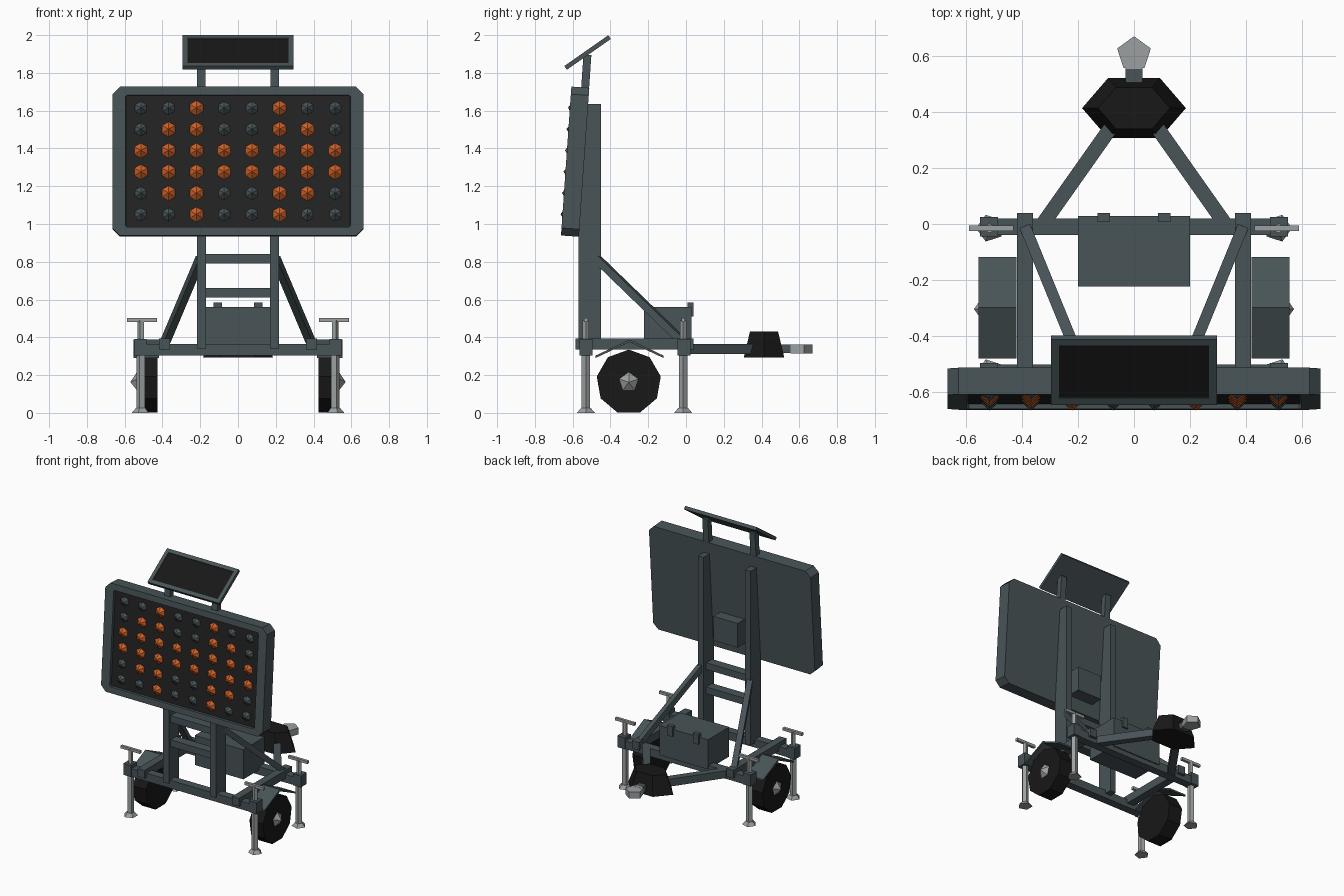
import bpy, bmesh
from math import radians, pi
from mathutils import Matrix, Vector

cube = bpy.data.objects.get("Cube")
if cube:
    bpy.data.objects.remove(cube, do_unlink=True)


def material(name, rgb):
    m = bpy.data.materials.new(name)
    m.use_nodes = True
    colour = (*rgb, 1)
    m.diffuse_color = colour
    m.node_tree.nodes["Principled BSDF"].inputs["Base Color"].default_value = colour
    return m


slate = material("slate paint", (0.065, 0.088, 0.096))
board_black = material("board black", (0.017, 0.017, 0.017))
rubber = material("black rubber", (0.009, 0.009, 0.009))
steel = material("bare steel", (0.33, 0.35, 0.35))
orange = material("lamp orange", (0.60, 0.115, 0.02))


def finish(name, bm, mats, mirror=False):
    """Turn a bmesh in world coordinates into an object, optionally mirrored in x."""
    bmesh.ops.recalc_face_normals(bm, faces=bm.faces[:])
    mesh = bpy.data.meshes.new(name)
    bm.to_mesh(mesh)
    bm.free()
    for m in mats:
        mesh.materials.append(m)
    ob = bpy.data.objects.new(name, mesh)
    bpy.context.collection.objects.link(ob)
    if mirror:
        mod = ob.modifiers.new("Mirror", 'MIRROR')
        mod.use_mirror_merge = False
    return ob


def box(name, lo, hi, mat=slate, mirror=False):
    lo, hi = Vector(lo), Vector(hi)
    bm = bmesh.new()
    bmesh.ops.create_cube(bm, size=1, matrix=Matrix.Translation((lo + hi) / 2)
                          @ Matrix.Diagonal((*(hi - lo), 1)))
    return finish(name, bm, [mat], mirror)


def beam(name, a, b, width, height, mat=slate, mirror=False):
    """Square bar running from a to b."""
    a, b = Vector(a), Vector(b)
    d = b - a
    side = d.cross(Vector((0, 0, 1))).normalized()
    up = side.cross(d).normalized()
    m = Matrix((side * width, d, up * height)).transposed().to_4x4()
    m.translation = (a + b) / 2
    bm = bmesh.new()
    bmesh.ops.create_cube(bm, size=1, matrix=m)
    return finish(name, bm, [mat], mirror)


ALONG_X = Matrix(((0, 0, 1), (1, 0, 0), (0, 1, 0))).to_4x4()
POINT_OUT = Matrix.Rotation(-pi / 2, 4, 'Z')


def cone(name, centre, sides, r1, r2, depth, mat, turn=POINT_OUT, scale=(1, 1, 1), mirror=False):
    bm = bmesh.new()
    bmesh.ops.create_cone(bm, cap_ends=True, segments=sides, radius1=r1, radius2=r2, depth=depth,
                          matrix=Matrix.Translation(centre) @ Matrix.Diagonal((*scale, 1)) @ turn)
    if r2 == 0:
        bmesh.ops.remove_doubles(bm, verts=bm.verts[:], dist=1e-5)
    return finish(name, bm, [mat], mirror)


def prism(bm, outline, thickness):
    """Extrude a flat outline along local z; returns the top face."""
    base = bm.faces.new([bm.verts.new((x, y, -thickness / 2)) for x, y in outline])
    out = bmesh.ops.extrude_face_region(bm, geom=[base])["geom"]
    bmesh.ops.translate(bm, vec=(0, 0, thickness),
                        verts=[v for v in out if isinstance(v, bmesh.types.BMVert)])
    bmesh.ops.recalc_face_normals(bm, faces=bm.faces[:])
    return next(f for f in out if isinstance(f, bmesh.types.BMFace))


def framed_panel(name, hx, hy, chamfer, thickness, rim, stretch, recess, matrix, face_mat):
    """Slab with a raised rim and a recessed dark face."""
    if chamfer:
        c = chamfer
        quarter = [(hx, hy - c), (hx - c, hy)]
        half = quarter + [(-x, y) for x, y in reversed(quarter)]
        outline = half + [(-x, -y) for x, y in half]
    else:
        outline = [(hx, hy), (-hx, hy), (-hx, -hy), (hx, -hy)]
    bm = bmesh.new()
    top = prism(bm, outline, thickness)
    bmesh.ops.inset_region(bm, faces=[top], thickness=rim)
    for v in top.verts:
        v.co.x *= stretch[0]
        v.co.y *= stretch[1]
    bmesh.ops.inset_region(bm, faces=[top], thickness=0.002, depth=-recess)
    top.material_index = 1
    bm.transform(matrix)
    return finish(name, bm, [slate, face_mat])


# Sign board, leaning slightly back
board = Matrix.Translation((0, -0.587, 1.33)) @ Matrix.Rotation(radians(86), 4, 'X')
framed_panel("sign_board", 0.665, 0.395, 0.04, 0.095, 0.06, (0.977, 1.03), 0.018,
             board, board_black)

# Lamps: a double-headed arrow is lit
LIT = [{2, 5}, {1, 2, 5, 6}, set(range(8))]
lamps = {True: bmesh.new(), False: bmesh.new()}
for row in range(6):
    for col in range(8):
        lit = col in LIT[min(row, 5 - row)]
        place = Matrix.Translation(((col - 3.5) * 0.147, (2.5 - row) * 0.113, 0.043))
        bmesh.ops.create_cone(lamps[lit], cap_ends=True, segments=6, depth=0.03,
                              radius1=0.042 if lit else 0.037, radius2=0.0,
                              matrix=board @ place)
for bm in lamps.values():
    bmesh.ops.remove_doubles(bm, verts=bm.verts[:], dist=1e-5)
finish("lit_lamps", lamps[True], [orange])
finish("unlit_lamps", lamps[False], [slate])

# Solar panel and its struts
solar = Matrix.Translation((0, -0.521, 1.908)) @ Matrix.Rotation(radians(35), 4, 'X')
framed_panel("solar_panel", 0.295, 0.142, 0, 0.024, 0.038, (1, 1), 0.004, solar, rubber)
beam("solar_strut", (0.194, -0.538, 1.66), (0.194, -0.522, 1.895), 0.046, 0.042, mirror=True)

# Mast, rungs, braces and control box
box("mast_post", (0.17, -0.57, 0.34), (0.217, -0.45, 1.635), mirror=True)
for z in (0.635, 0.815):
    box("mast_rung", (-0.18, -0.55, z - 0.025), (0.18, -0.48, z + 0.025))
beam("mast_brace", (0.2, -0.47, 0.815), (0.388, -0.01, 0.37), 0.04, 0.04, mirror=True)
box("control_box", (-0.1, -0.58, 1.03), (0.1, -0.465, 1.21))

# Chassis
box("side_rail", (0.36, -0.585, 0.335), (0.417, 0.04, 0.395), mirror=True)
for y in (-0.53, -0.01):
    box("cross_bar", (-0.52, y - 0.03, 0.305), (0.52, y + 0.03, 0.365))
    box("jack_bracket", (0.485, y - 0.035, 0.305), (0.548, y + 0.035, 0.39), mirror=True)
beam("draw_bar", (0.325, 0, 0.338), (0.085, 0.34, 0.338), 0.052, 0.055, mirror=True)

# Jacks
for y in (-0.53, -0.015):
    cone("jack_foot", (0.513, y, 0.0125), 5, 0.05, 0.028, 0.025, steel, mirror=True)
    cone("jack_tube", (0.513, y, 0.2), 5, 0.024, 0.024, 0.37, steel, mirror=True)
    cone("jack_rod", (0.513, y, 0.435), 5, 0.018, 0.018, 0.11, steel, mirror=True)
    box("jack_handle", (0.43, y - 0.01, 0.482), (0.588, y + 0.01, 0.502), steel, mirror=True)

# Wheels, hubs and folded fenders
cone("wheel", (0.48, -0.303, 0.163), 9, 0.172, 0.172, 0.11, rubber, ALONG_X, mirror=True)
cone("wheel_hub", (0.552, -0.303, 0.163), 5, 0.055, 0, 0.036, steel, ALONG_X, mirror=True)
bm = bmesh.new()
ridge = [(-0.48, 0.29), (-0.298, 0.375), (-0.118, 0.29)]
prism(bm, ridge + [(y, z + 0.013) for y, z in reversed(ridge)], 0.136)
bm.transform(Matrix.Translation((0.486, 0, 0)) @ ALONG_X)
finish("fender", bm, [slate], mirror=True)

# Tool box with latches
box("tool_box", (-0.2, -0.222, 0.34), (0.2, 0.028, 0.56))
box("box_latch", (0.085, 0.008, 0.51), (0.13, 0.04, 0.585), mirror=True)

# Coupling cover, shaft and towing eye
cone("coupling_cover", (0, 0.413, 0.363), 6, 0.185, 0.128, 0.137, rubber, scale=(1, 0.668, 1))
box("hitch_shaft", (-0.03, 0.45, 0.316), (0.03, 0.562, 0.362))
box("hitch_collar", (-0.031, 0.553, 0.315), (0.031, 0.573, 0.363), steel)
bm = bmesh.new()
bmesh.ops.create_cone(bm, cap_ends=False, segments=5, radius1=0.063, radius2=0.063, depth=0.048)
bmesh.ops.create_cone(bm, cap_ends=False, segments=5, radius1=0.032, radius2=0.032, depth=0.048)
for level in (-1, 1):
    rim = [e for e in bm.edges if all(v.co.z * level > 0 for v in e.verts)]
    bmesh.ops.bridge_loops(bm, edges=rim)
bm.transform(Matrix.Translation((0, 0.606, 0.338)))
finish("towing_eye", bm, [steel])
